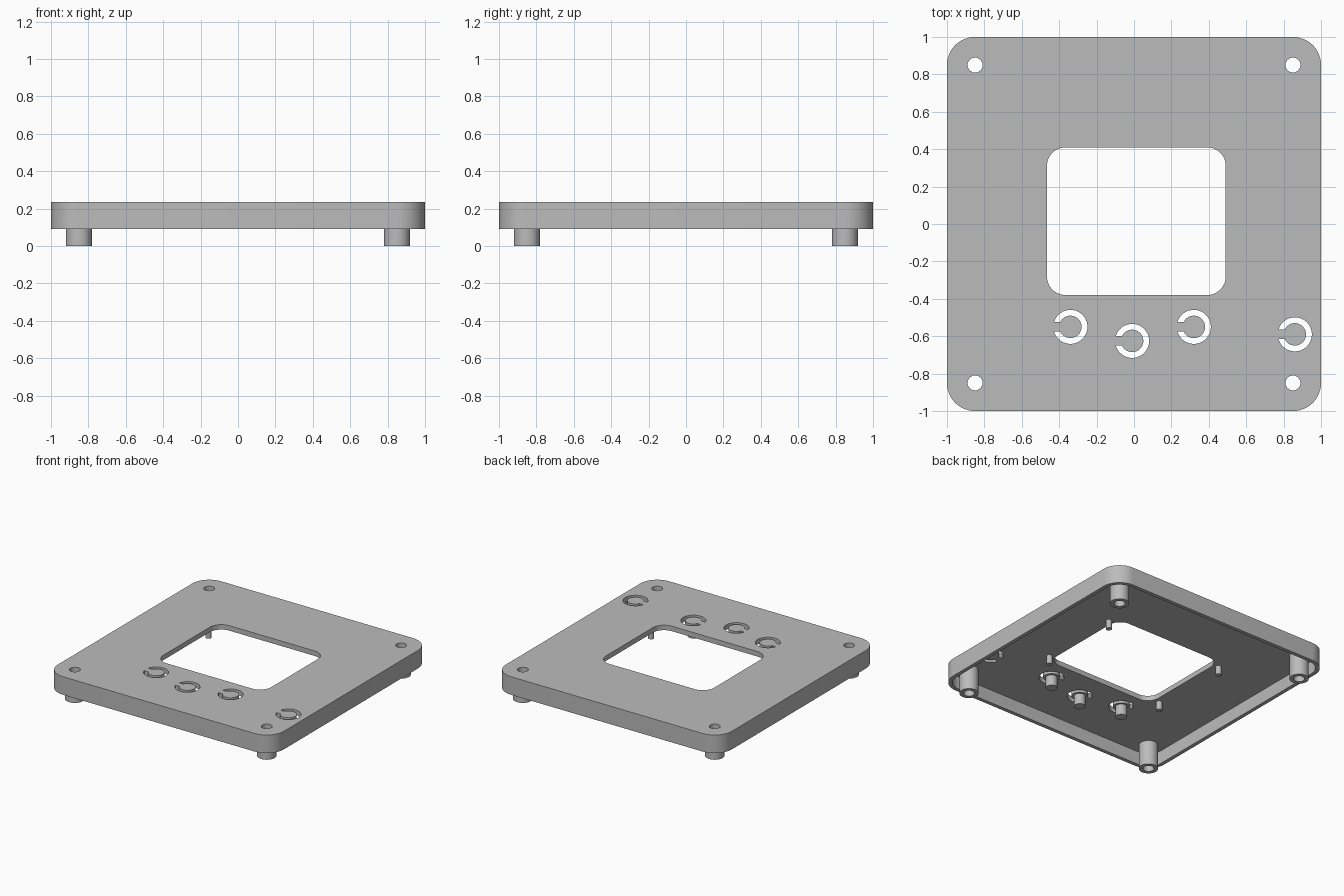
import bpy
import bmesh
from math import pi, cos, sin, asin, radians

cube = bpy.data.objects.get("Cube")
if cube:
    bpy.data.objects.remove(cube, do_unlink=True)

RIM, CEILING, TOP = 0.09, 0.195, 0.235
WALL = 0.03
POST = 0.85
WINDOW = (0.0125, 0.015)

grey = bpy.data.materials.new("matte_grey")
grey.use_nodes = True
grey.diffuse_color = (0.5, 0.5, 0.5, 1)
grey.node_tree.nodes["Principled BSDF"].inputs["Base Color"].default_value = (0.5, 0.5, 0.5, 1)


def arc(cx, cy, r, a0, a1, steps):
    return [(cx + r * cos(a0 + (a1 - a0) * i / steps),
             cy + r * sin(a0 + (a1 - a0) * i / steps)) for i in range(steps + 1)]


def circle(cx, cy, r, steps=40):
    return arc(cx, cy, r, 0, 2 * pi, steps)[:-1]


def rounded_rect(cx, cy, hx, hy, r):
    points = []
    for i, (sx, sy) in enumerate([(1, 1), (-1, 1), (-1, -1), (1, -1)]):
        points += arc(cx + sx * (hx - r), cy + sy * (hy - r), r,
                      i * pi / 2, (i + 1) * pi / 2, 12)
    return points


def c_slot(cx, cy, inner=0.06, outer=0.091, half_bridge=0.025):
    # C-shaped slot whose left side is bridged by a straight strip
    a, b = pi - asin(half_bridge / outer), pi - asin(half_bridge / inner)
    return arc(cx, cy, outer, -a, a, 40) + arc(cx, cy, inner, b, -b, 40)


def extrude(name, loops, z0, z1):
    # Fill nested outlines, extrude them, and weld into a closed mesh
    curve = bpy.data.curves.new(name, 'CURVE')
    curve.dimensions = '2D'
    curve.fill_mode = 'BOTH'
    curve.extrude = (z1 - z0) / 2
    for loop in loops:
        spline = curve.splines.new('POLY')
        spline.points.add(len(loop) - 1)
        for point, (x, y) in zip(spline.points, loop):
            point.co = (x, y, 0, 1)
        spline.use_cyclic_u = True
    source = bpy.data.objects.new(name + "_outline", curve)
    bpy.context.collection.objects.link(source)
    bpy.context.view_layer.update()
    depsgraph = bpy.context.evaluated_depsgraph_get()
    mesh = bpy.data.meshes.new_from_object(source.evaluated_get(depsgraph))
    bpy.data.objects.remove(source, do_unlink=True)

    bm = bmesh.new()
    bm.from_mesh(mesh)
    bmesh.ops.translate(bm, verts=bm.verts, vec=(0, 0, (z0 + z1) / 2))
    bmesh.ops.remove_doubles(bm, verts=bm.verts, dist=0.0001)
    bmesh.ops.recalc_face_normals(bm, faces=bm.faces)
    bm.to_mesh(mesh)
    bm.free()
    obj = bpy.data.objects.new(name, mesh)
    bpy.context.collection.objects.link(obj)
    finish(mesh)
    return obj


def finish(mesh):
    mesh.materials.clear()
    mesh.materials.append(grey)
    mesh.shade_smooth()
    mesh.set_sharp_from_angle(angle=radians(30))


corners = [(sx * POST, sy * POST) for sx in (-1, 1) for sy in (-1, 1)]
buttons = [(-0.34, -0.55), (-0.01, -0.625), (0.32, -0.55)]
side_button = (0.86, -0.59)

# Cover with window, screw holes and flexible button slots
outlines = [rounded_rect(0, 0, 1, 1, 0.15),
            rounded_rect(*WINDOW, 0.478, 0.395, 0.1)]
outlines += [circle(x, y, 0.04) for x, y in corners]
outlines += [c_slot(x, y) for x, y in buttons + [side_button]]
cover = extrude("cover", outlines, RIM, TOP)

# Hollow underside
pocket = extrude("pocket_cutter",
                 [rounded_rect(0, 0, 1 - WALL, 1 - WALL, 0.15 - WALL)], 0, CEILING)
pocket.hide_render = True
cut = cover.modifiers.new("hollow", 'BOOLEAN')
cut.operation = 'DIFFERENCE'
cut.solver = 'EXACT'
cut.object = pocket
bpy.context.view_layer.update()
depsgraph = bpy.context.evaluated_depsgraph_get()
hollowed = bpy.data.meshes.new_from_object(cover.evaluated_get(depsgraph))
cover.modifiers.clear()
cover.data = hollowed
finish(hollowed)
bpy.data.objects.remove(pocket, do_unlink=True)

# Tubular screw posts
for i, (x, y) in enumerate(corners):
    extrude(f"screw_post_{i + 1}", [circle(x, y, 0.07), circle(x, y, 0.04)], 0, CEILING)

# Plungers under the three front buttons
for i, (x, y) in enumerate(buttons):
    extrude(f"button_plunger_{i + 1}", [circle(x, y, 0.042, 32)], 0.11, CEILING + 0.005)

# Locating pins around the window
for i, (sx, sy) in enumerate(corners):
    x, y = WINDOW[0] + sx / POST * 0.52, WINDOW[1] + sy / POST * 0.335
    extrude(f"locating_pin_{i + 1}", [circle(x, y, 0.022, 24)], 0.125, CEILING + 0.005)
